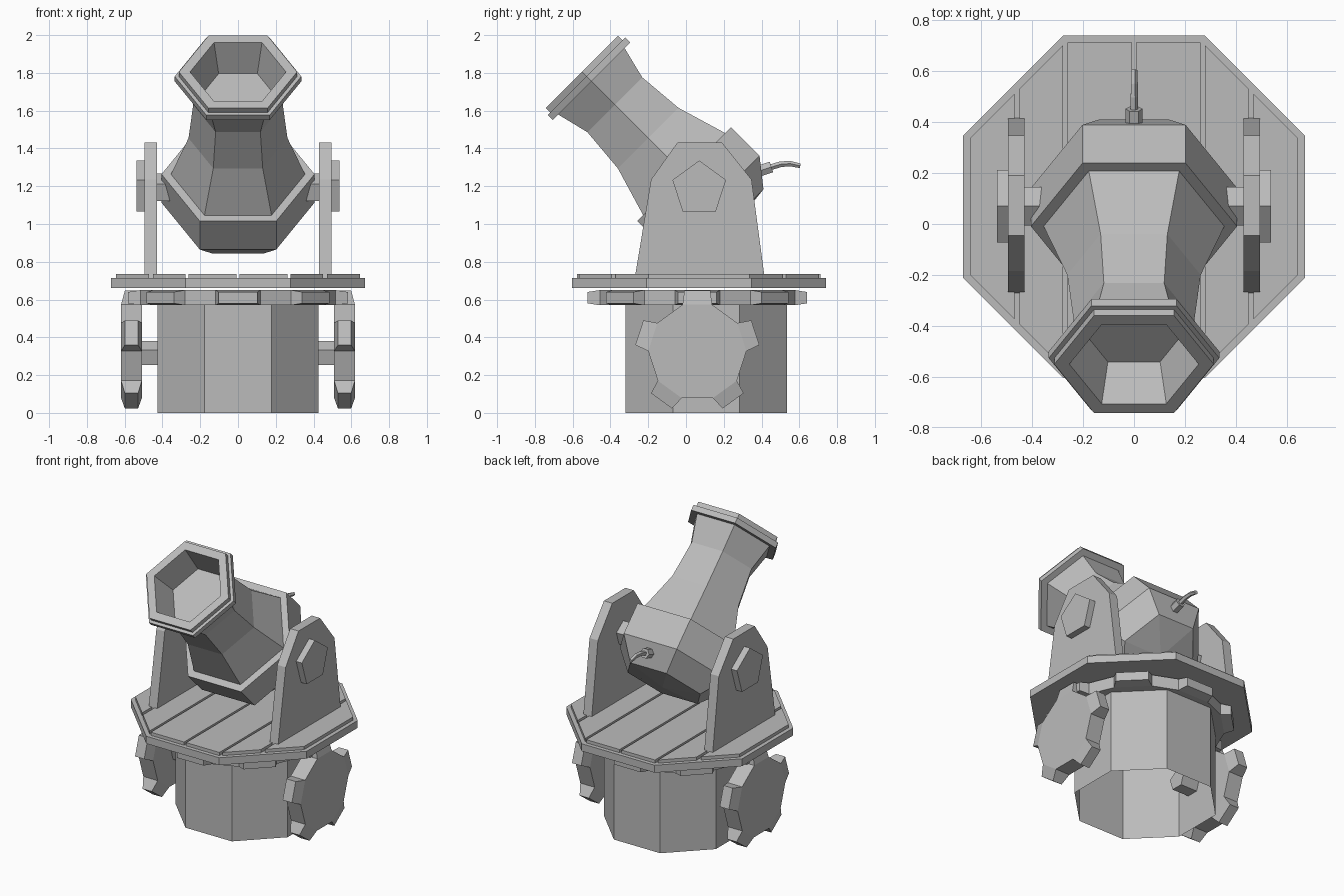
import bpy, bmesh, math
from mathutils import Vector, Matrix

if "Cube" in bpy.data.objects:
    bpy.data.objects.remove(bpy.data.objects["Cube"])

grey = bpy.data.materials.new("stone_grey")
grey.diffuse_color = (0.5, 0.5, 0.5, 1)
grey.use_nodes = True
grey.node_tree.nodes["Principled BSDF"].inputs["Base Color"].default_value = grey.diffuse_color


def loft(name, rings, caps=True):
    """Skin a list of equal-length point rings into one mesh."""
    bm = bmesh.new()
    vs = [[bm.verts.new(p) for p in ring] for ring in rings]
    n = len(vs[0])
    for a, b in zip(vs, vs[1:]):
        for i in range(n):
            j = (i + 1) % n
            bm.faces.new((a[i], a[j], b[j], b[i]))
    if caps:
        bm.faces.new(vs[0])
        bm.faces.new(vs[-1])
    bmesh.ops.remove_doubles(bm, verts=bm.verts[:], dist=1e-5)
    bmesh.ops.recalc_face_normals(bm, faces=bm.faces[:])
    me = bpy.data.meshes.new(name)
    bm.to_mesh(me)
    bm.free()
    me.materials.append(grey)
    ob = bpy.data.objects.new(name, me)
    bpy.context.collection.objects.link(ob)
    return ob


def ngon(r, n, start=0.0):
    return [(r * math.cos(start + math.tau * i / n), r * math.sin(start + math.tau * i / n))
            for i in range(n)]


def upright(name, pts, z0, z1, cy=0, caps=True):
    """Extrude an (x, y) outline along z."""
    return loft(name, [[(x, y + cy, z) for x, y in pts] for z in (z0, z1)], caps)


def sideways(name, pts, x0, x1, cy=0, cz=0):
    """Extrude a (y, z) outline along x."""
    return loft(name, [[(x, y + cy, z + cz) for y, z in pts] for x in (x0, x1)])


def gear(name, teeth, r_in, r_out, half_in, half_out, t_in, t_out, start, mat):
    """Cog with a flat core and teeth that get thinner towards their tips."""
    bm = bmesh.new()
    core = {1: [], -1: []}
    tips = {1: [], -1: []}
    for s in (1, -1):
        for k in range(teeth):
            c = start + math.tau * k / teeth
            for d in (-1, 1):
                for r, h, t, out in ((r_in, half_in, t_in, core), (r_out, half_out, t_out, tips)):
                    a = c + d * h
                    out[s].append(bm.verts.new(mat @ Vector((r * math.cos(a), r * math.sin(a), s * t))))
        bm.faces.new(core[s])
        for k in range(teeth):
            i, j = 2 * k, 2 * k + 1
            bm.faces.new((core[s][i], tips[s][i], tips[s][j], core[s][j]))
    c, t = core, tips
    for k in range(teeth):
        i, j, n = 2 * k, 2 * k + 1, (2 * k + 2) % (2 * teeth)
        bm.faces.new((t[1][i], t[1][j], t[-1][j], t[-1][i]))
        bm.faces.new((c[1][i], t[1][i], t[-1][i], c[-1][i]))
        bm.faces.new((c[1][j], t[1][j], t[-1][j], c[-1][j]))
        bm.faces.new((c[1][j], c[1][n], c[-1][n], c[-1][j]))
    bmesh.ops.recalc_face_normals(bm, faces=bm.faces[:])
    me = bpy.data.meshes.new(name)
    bm.to_mesh(me)
    bm.free()
    me.materials.append(grey)
    bpy.context.collection.objects.link(bpy.data.objects.new(name, me))


rad = math.radians
OCT = 1 / math.cos(math.pi / 8)

# Open octagonal base drum
upright("base_drum", ngon(0.427 * OCT, 8, math.pi / 8), 0, 0.58, 0.107, caps=False)

# Turntable gear under the platform
gear("turntable_gear", 8, 0.53, 0.59, rad(13), rad(10), 0.04, 0.03, 0,
     Matrix.Translation((0, 0.06, 0.61)))

# Platform slab with separate planks on top
CY = 0.068
upright("platform", ngon(0.672 * OCT, 8, math.pi / 8), 0.662, 0.713, CY)
A = 0.645


def half_depth(x):
    return min(A, A * math.sqrt(2) - abs(x))


for s in (-1, 1):
    for x0, x1 in ((0.008, 0.262), (0.278, 0.45), (0.47, A)):
        h0, h1 = half_depth(x0), half_depth(x1)
        upright("plank", [(s * x0, -h0), (s * x1, -h1), (s * x1, h1), (s * x0, h0)],
                0.71, 0.735, CY)

# Parts on both sides: drive wheels, axles, brackets, hub plates, trunnions
bracket = [(-0.272, 0.71), (0.417, 0.71), (0.347, 1.235), (0.19, 1.432),
           (-0.045, 1.432), (-0.185, 1.235)]
for s in (-1, 1):
    yz_plane = Matrix(((0, 0, 1, s * 0.564), (1, 0, 0, 0.06), (0, 1, 0, 0.325), (0, 0, 0, 1)))
    gear("drive_wheel", 5, 0.26, 0.33, rad(17.5), rad(12), 0.055, 0.035, math.pi / 2, yz_plane)
    sideways("wheel_axle", ngon(0.07, 5, math.pi / 2), s * 0.3, s * 0.53, 0.06, 0.31)
    sideways("bracket", bracket, s * 0.43, s * 0.494)
    sideways("hub_plate", ngon(0.149, 5, math.pi / 2), s * 0.48, s * 0.538, 0.07, 1.187)
    sideways("trunnion", ngon(0.08, 5, math.pi / 2), s * 0.25, s * 0.45, 0.07, 1.187)

# Six-sided barrel, (distance along axis, radius), tilted 45 degrees
Q = math.sqrt(0.5)
axis, cross = Vector((0, -Q, Q)), Vector((0, Q, Q))
profile = [(0.52, 0), (0.547, 0.277), (0.687, 0.405), (0.9, 0.405), (0.9, 0.355),
           (1.17, 0.262), (1.42, 0.237), (1.595, 0.287), (1.595, 0.335), (1.632, 0.335),
           (1.632, 0.313), (1.666, 0.313), (1.666, 0.254), (1.475, 0.205), (1.475, 0)]
loft("barrel", [[axis * a + cross * (0.887 + v) + Vector((u, 0, 0)) for u, v in ngon(r, 6)]
                for a, r in profile], caps=False)


# Fuse holder and bent fuse, both swept along points in the yz plane
def sweep(name, path, radii, n=6):
    rings = []
    pts = [Vector((0, y, z)) for y, z in path]
    for i, p in enumerate(pts):
        d = (pts[min(i + 1, len(pts) - 1)] - pts[max(i - 1, 0)]).normalized()
        up = Vector((1, 0, 0)).cross(d)
        rings.append([p + Vector((u, 0, 0)) + up * v for u, v in ngon(radii[i], n)])
    loft(name, rings)


sweep("fuse_holder", [(0.33, 1.262), (0.452, 1.302)], [0.034, 0.034])
sweep("fuse", [(0.43, 1.295), (0.5, 1.316), (0.55, 1.32), (0.605, 1.308)],
      [0.016, 0.016, 0.015, 0.013], 5)
